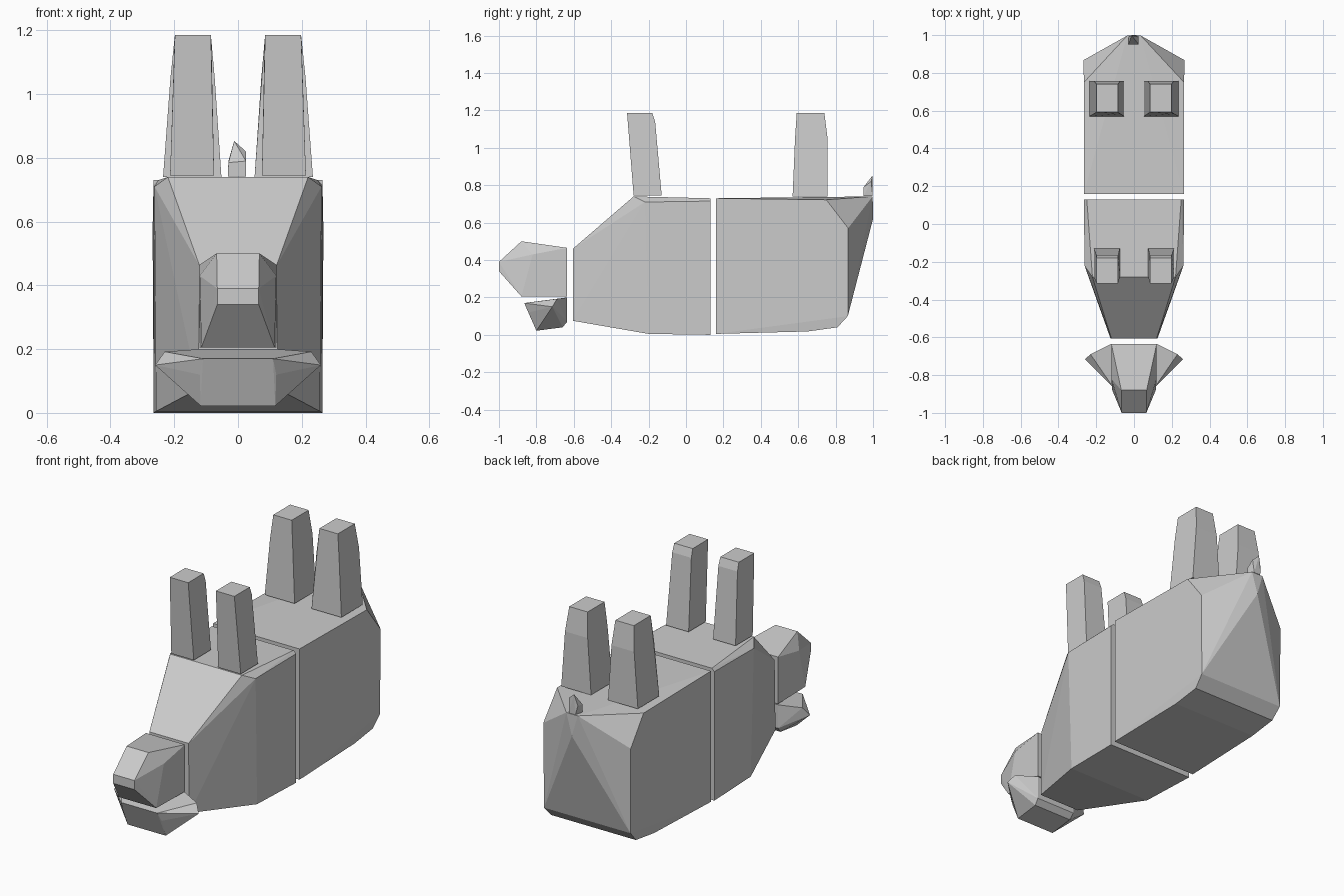
import bpy, bmesh


def hull(name, half, extra=()):
    """Flat-faced convex part from mirrored corner points plus any centre points."""
    bm = bmesh.new()
    pts = [(s * x, y, z) for x, y, z in half for s in (1, -1)] + list(extra)
    for p in pts:
        bm.verts.new(p)
    bmesh.ops.remove_doubles(bm, verts=bm.verts[:], dist=0.0005)
    res = bmesh.ops.convex_hull(bm, input=bm.verts[:])
    junk = [v for v in bm.verts if not v.link_faces]
    bmesh.ops.delete(bm, geom=junk, context='VERTS')
    bmesh.ops.dissolve_limit(bm, angle_limit=0.03, verts=bm.verts[:], edges=bm.edges[:])
    bmesh.ops.recalc_face_normals(bm, faces=bm.faces[:])
    me = bpy.data.meshes.new(name)
    bm.to_mesh(me)
    bm.free()
    ob = bpy.data.objects.new(name, me)
    bpy.context.collection.objects.link(ob)
    return ob


def leg(name, side, sections):
    """Tapered leg from (z, x0, x1, y0, y1) sections."""
    pts = [(side * x, y, z) for z, x0, x1, y0, y1 in sections
           for x in (x0, x1) for y in (y0, y1)]
    hull(name, [], pts)


# Front half of the body, tapering to the neck
hull("front_body", [
    (0.265, 0.13, 0.0), (0.265, 0.13, 0.715), (0.25, 0.13, 0.73),
    (0.22, -0.28, 0.74), (0.262, -0.22, 0.71), (0.257, -0.20, 0.005),
    (0.12, -0.605, 0.46), (0.125, -0.605, 0.075)])

# Rear half of the body, with the pointed rump
hull("rear_body", [
    (0.265, 0.16, 0.005), (0.265, 0.16, 0.73),
    (0.265, 0.75, 0.722), (0.268, 0.83, 0.58), (0.268, 0.867, 0.57),
    (0.265, 0.865, 0.10), (0.26, 0.81, 0.04), (0.26, 0.65, 0.018),
    (0.035, 0.998, 0.74)], [(0, 1.0, 0.62)])

# Head with blunt snout
hull("head", [
    (0.065, -1.0, 0.39), (0.065, -1.0, 0.34), (0.067, -0.88, 0.50),
    (0.115, -0.88, 0.205), (0.12, -0.635, 0.205),
    (0.12, -0.635, 0.465), (0.12, -0.82, 0.43)])

# Lower head piece with wide side tips
hull("lower_head", [
    (0.11, -0.865, 0.17), (0.12, -0.84, 0.12), (0.117, -0.80, 0.022),
    (0.117, -0.66, 0.04), (0.12, -0.635, 0.07), (0.12, -0.635, 0.20),
    (0.23, -0.69, 0.192), (0.26, -0.715, 0.15)])

# Legs
for side, label in ((1, "right"), (-1, "left")):
    leg("front_leg_" + label, side, [
        (0.745, 0.075, 0.213, -0.28, -0.13),
        (1.14, 0.083, 0.20, -0.312, -0.165),
        (1.185, 0.085, 0.198, -0.315, -0.18)])
    leg("rear_leg_" + label, side, [
        (0.74, 0.052, 0.235, 0.57, 0.757),
        (1.05, 0.073, 0.212, 0.583, 0.757),
        (1.185, 0.085, 0.198, 0.592, 0.74)])

# Stubby tail
hull("tail", [], [
    (-0.032, 0.95, 0.742), (0.025, 0.95, 0.742), (-0.02, 0.998, 0.742),
    (0.02, 0.998, 0.742), (-0.03, 0.95, 0.785), (0.025, 0.95, 0.79),
    (-0.012, 0.998, 0.853), (0.025, 0.99, 0.82), (-0.03, 0.99, 0.79)])
